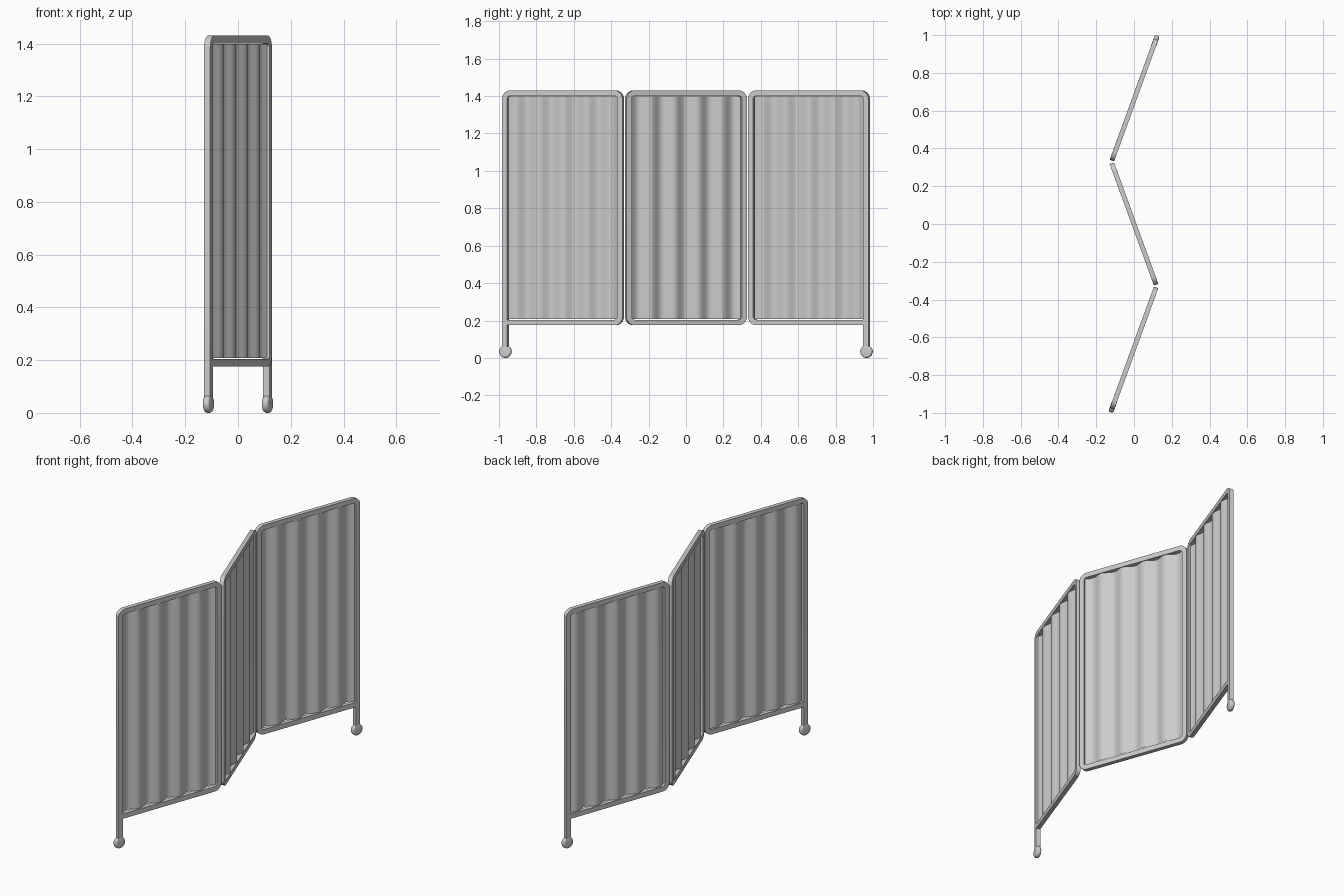
import bpy, bmesh
from math import sin, cos, pi, radians
from mathutils import Matrix

if "Cube" in bpy.data.objects:
    bpy.data.objects.remove(bpy.data.objects["Cube"])

HALF = 0.342          # half panel width, outside of the tube
WIDE, DEEP = 0.029, 0.025   # tube section
Z0, Z1 = 0.175, 1.43
WHEEL_R = 0.034
STEPS = 8


def finish(bm, name, place, smooth=None):
    bmesh.ops.remove_doubles(bm, verts=bm.verts, dist=1e-5)
    bmesh.ops.recalc_face_normals(bm, faces=bm.faces)
    me = bpy.data.meshes.new(name)
    bm.to_mesh(me)
    bm.free()
    ob = bpy.data.objects.new(name, me)
    bpy.context.collection.objects.link(ob)
    ob.matrix_world = place
    if smooth:
        bpy.ops.object.select_all(action='DESELECT')
        ob.select_set(True)
        bpy.context.view_layer.objects.active = ob
        bpy.ops.object.shade_smooth_by_angle(angle=radians(smooth))
    return ob


def rounded_loop(inset, radii):
    # corners run counter-clockwise from bottom -y
    pts = []
    for i, (sy, sz) in enumerate([(-1, -1), (1, -1), (1, 1), (-1, 1)]):
        r = max(radii[i] - inset, 0.0)
        cy = sy * (HALF - inset - r)
        cz = (Z1 - inset - r) if sz > 0 else (Z0 + inset + r)
        for k in range(STEPS + 1):
            a = pi + i * pi / 2 + k / STEPS * pi / 2
            pts.append((cy + r * cos(a), cz + r * sin(a)))
    return pts


def make_frame(name, place, radii):
    # rectangular tube bent into a rounded rectangle
    bm = bmesh.new()
    rings = []
    for inset, x in ((0, -1), (0, 1), (WIDE, 1), (WIDE, -1)):
        rings.append([bm.verts.new((x * DEEP / 2, y, z))
                      for y, z in rounded_loop(inset, radii)])
    n = len(rings[0])
    for j in range(4):
        a, b = rings[j], rings[(j + 1) % 4]
        for i in range(n):
            bm.faces.new((a[i], a[(i + 1) % n], b[(i + 1) % n], b[i]))
    finish(bm, name, place, 30)


def make_curtain(name, place):
    # pleated fabric sheet
    bm = bmesh.new()
    n, half = 108, HALF - WIDE - 0.003
    cols = []
    for i in range(n + 1):
        y = -half + 2 * half * i / n
        x = -0.012 * cos(2 * pi * y / 0.135)
        cols.append([bm.verts.new((x, y, z)) for z in (0.208, 1.399)])
    for a, b in zip(cols, cols[1:]):
        bm.faces.new((a[0], b[0], b[1], a[1]))
    finish(bm, name, place, 40)


def make_leg(name, place, side):
    y = side * (HALF - WIDE / 2)
    # leg post
    bm = bmesh.new()
    low = 0.045
    m = Matrix.Translation((0, y, (Z0 + low) / 2)) @ Matrix.Diagonal((DEEP, WIDE, Z0 - low, 1))
    bmesh.ops.create_cube(bm, size=1, matrix=m)
    finish(bm, name + "_leg", place)
    # rounded wheel
    bm = bmesh.new()
    m = Matrix.Translation((0, y, WHEEL_R)) @ Matrix.Rotation(pi / 2, 4, 'Y')
    bmesh.ops.create_cone(bm, cap_ends=True, segments=32, radius1=WHEEL_R,
                          radius2=WHEEL_R, depth=0.027, matrix=m)
    rim = [e for e in bm.edges if abs(e.verts[0].co.x - e.verts[1].co.x) < 1e-5]
    bmesh.ops.bevel(bm, geom=rim, offset=0.01, segments=4, profile=0.5, affect='EDGES')
    finish(bm, name + "_wheel", place, 40)


# three hinged panels in a zigzag; the outer two carry legs
R = 0.045
for name, cy, turn, side in (("near", -0.6575, -20, -1),
                             ("middle", 0, 20, 0),
                             ("far", 0.6575, -20, 1)):
    place = Matrix.Translation((0, cy, 0)) @ Matrix.Rotation(radians(turn), 4, 'Z')
    radii = [0 if side < 0 else R, 0 if side > 0 else R, R, R]
    make_frame(name + "_frame", place, radii)
    make_curtain(name + "_curtain", place)
    if side:
        make_leg(name, place, side)
